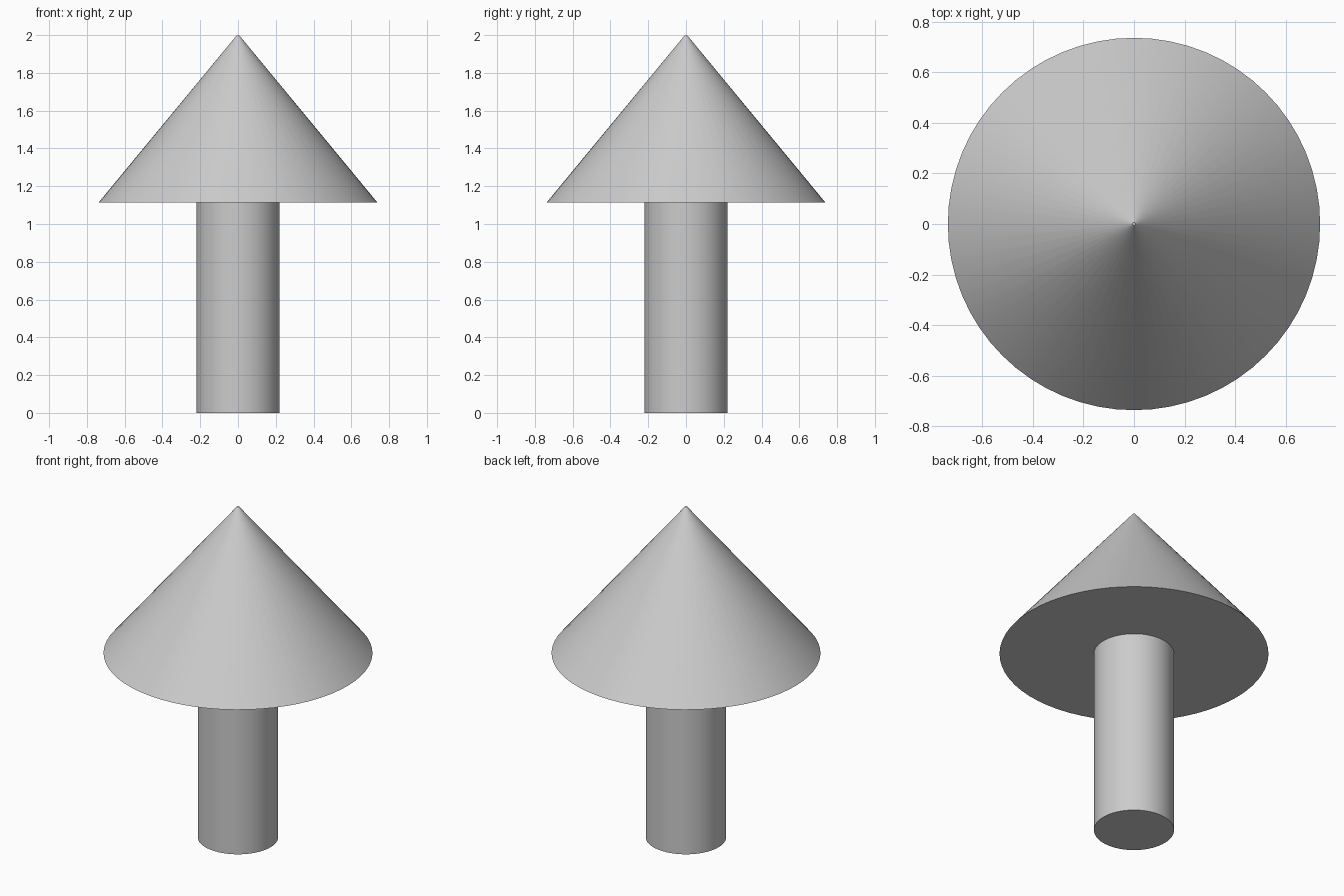
import bpy

if "Cube" in bpy.data.objects:
    bpy.data.objects.remove(bpy.data.objects["Cube"])

SIDES = 64
JOIN_Z = 1.115   # height where shaft meets head
TOP_Z = 2.0


def round_part(name, r_bottom, r_top, z0, z1):
    bpy.ops.mesh.primitive_cone_add(vertices=SIDES, radius1=r_bottom, radius2=r_top,
                                    depth=z1 - z0, location=(0, 0, (z0 + z1) / 2))
    part = bpy.context.object
    part.name = name
    bpy.ops.object.shade_smooth_by_angle()
    return part


# Straight round shaft
round_part("shaft", 0.22, 0.22, 0, JOIN_Z)

# Wide conical head with a tiny blunt tip
round_part("cone_head", 0.737, 0.006, JOIN_Z, TOP_Z)
